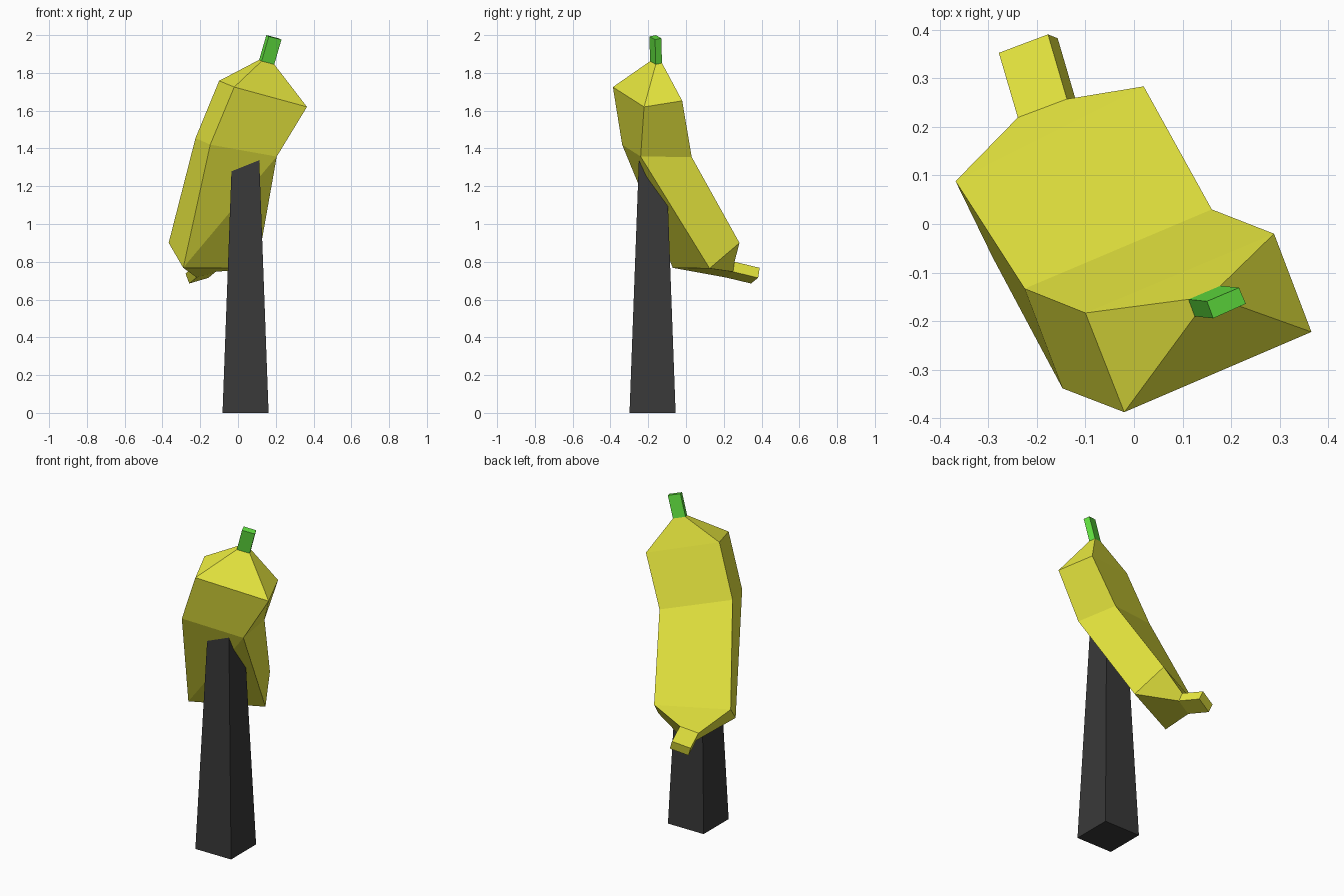
import bpy, bmesh

if "Cube" in bpy.data.objects:
    bpy.data.objects.remove(bpy.data.objects["Cube"])


def material(name, rgb):
    m = bpy.data.materials.new(name)
    m.diffuse_color = (*rgb, 1)
    m.use_nodes = True
    m.node_tree.nodes["Principled BSDF"].inputs["Base Color"].default_value = m.diffuse_color
    return m


def loft(name, rings, mat, split=None):
    """Skin four-sided rings, listed top to bottom, and cap both ends."""
    bm = bmesh.new()
    loops = [[bm.verts.new(p) for p in ring] for ring in rings]
    for a, b in zip(loops, loops[1:]):
        for i in range(4):
            j = (i + 1) % 4
            bm.faces.new((a[i], a[j], b[j], b[i]))
    bm.faces.new(loops[0])
    bm.faces.new(loops[-1])
    if split:
        (r, i), (s, j) = split
        bmesh.ops.connect_verts(bm, verts=[loops[r][i], loops[s][j]])
    bmesh.ops.recalc_face_normals(bm, faces=bm.faces)
    mesh = bpy.data.meshes.new(name)
    bm.to_mesh(mesh)
    bm.free()
    mesh.materials.append(mat)
    ob = bpy.data.objects.new(name, mesh)
    bpy.context.collection.objects.link(ob)
    return ob


def square(cx, cy, z, h):
    return [(cx - h, cy - h, z), (cx + h, cy - h, z),
            (cx + h, cy + h, z), (cx - h, cy + h, z)]


yellow = material("yellow_skin", (0.82, 0.82, 0.05))
green = material("green_stem", (0.12, 0.75, 0.05))
black = material("black_stand", (0.04, 0.04, 0.04))

# Cross-sections of the fruit: neck, shoulder, bend, lower end
neck = [(.125, -.19, 1.862), (.192, -.16, 1.845), (.178, -.127, 1.852), (.112, -.155, 1.869)]
shoulder = [(-.02, -.387, 1.725), (.365, -.222, 1.62), (.288, -.02, 1.652), (-.10, -.183, 1.758)]
bend = [(-.147, -.338, 1.42), (.205, -.24, 1.357), (.16, .03, 1.355), (-.225, -.133, 1.455)]
lower = [(-.29, -.07, .768), (.10, .125, .765), (.02, .283, .90), (-.367, .088, .90)]

# Small nub at the lower end
nub_end = [(-.258, .344, .685), (-.157, .382, .715), (-.177, .39, .768), (-.278, .352, .738)]
nub_root = [(x + .039, y - .133, z + .032) for x, y, z in nub_end]

loft("fruit_body", [neck, shoulder, bend, lower, nub_root, nub_end], yellow,
     split=((2, 1), (3, 0)))

# Green stem
stem_top = [(x + .038, y - .004, z + .131) for x, y, z in neck]
loft("stem", [stem_top, neck], green)

# Tapered stand, running up into the fruit
loft("stand", [square(.04, -.177, 1.38, .071), square(.04, -.177, 0, .122)], black)
